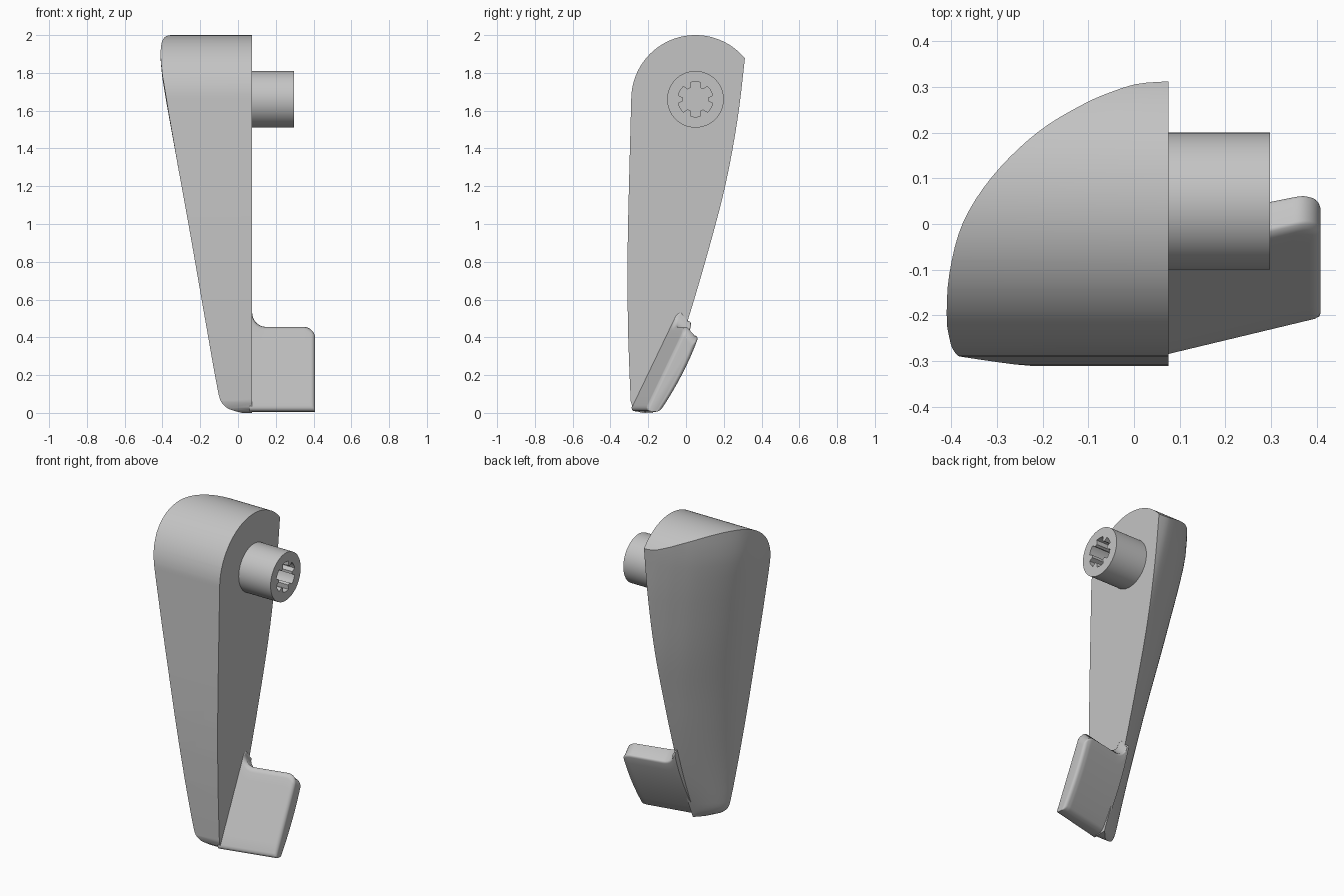
import bpy, bmesh, math

cube = bpy.data.objects.get("Cube")
if cube:
    bpy.data.objects.remove(cube, do_unlink=True)

GREY = (0.55, 0.55, 0.55, 1)
mat = bpy.data.materials.new("plain_grey")
mat.use_nodes = True
mat.diffuse_color = GREY
mat.node_tree.nodes["Principled BSDF"].inputs["Base Color"].default_value = GREY

FACE_X = 0.075                     # flat inner face of the lever
HUB_Y, HUB_Z = 0.05, 1.66          # axis of the hub and of the rounded head


def smooth_at(points, t):
    """Smooth curve through (t, value) points."""
    n = len(points)

    def slope(i):
        a, b = points[max(i - 1, 0)], points[min(i + 1, n - 1)]
        return (b[1] - a[1]) / (b[0] - a[0])
    i = 0
    while i < n - 2 and t > points[i + 1][0]:
        i += 1
    (t0, v0), (t1, v1) = points[i], points[i + 1]
    h = t1 - t0
    s = (t - t0) / h
    return (v0 * (1 + 2 * s) * (1 - s) ** 2 + slope(i) * h * s * (1 - s) ** 2
            + v1 * s * s * (3 - 2 * s) + slope(i + 1) * h * s * s * (s - 1))


def make_object(name, bm):
    bmesh.ops.recalc_face_normals(bm, faces=bm.faces)
    mesh = bpy.data.meshes.new(name)
    bm.to_mesh(mesh)
    bm.free()
    mesh.materials.append(mat)
    obj = bpy.data.objects.new(name, mesh)
    bpy.context.collection.objects.link(obj)
    return obj


def loft(name, rings):
    """Closed solid through rings of equal length."""
    bm = bmesh.new()
    loops = [[bm.verts.new(p) for p in ring] for ring in rings]
    n = len(loops[0])
    for a, b in zip(loops, loops[1:]):
        for i in range(n):
            j = (i + 1) % n
            bm.faces.new((a[i], a[j], b[j], b[i]))
    bm.faces.new(loops[0])
    bm.faces.new(loops[-1])
    return make_object(name, bm)


def prism(name, outline, x0, x1):
    return loft(name, [[(x, y, z) for y, z in outline] for x in (x0, x1)])


def activate(obj):
    bpy.ops.object.select_all(action='DESELECT')
    obj.select_set(True)
    bpy.context.view_layer.objects.active = obj


def combine(obj, cutter, operation):
    mod = obj.modifiers.new("cut", 'BOOLEAN')
    mod.operation, mod.object, mod.solver = operation, cutter, 'EXACT'
    activate(obj)
    bpy.ops.object.modifier_apply(modifier=mod.name)
    bpy.data.objects.remove(cutter, do_unlink=True)


def finish(obj, angle=30):
    activate(obj)
    bpy.ops.object.shade_smooth_by_angle(angle=math.radians(angle))


def circle(radius, start, end, steps):
    return [(HUB_Y + radius * math.cos(a), HUB_Z + radius * math.sin(a))
            for a in (math.radians(start + (end - start) * i / steps) for i in range(steps + 1))]


# Lever: one curved section swept down a slanted path, trimmed by the side outline
front = [(0, -0.29), (0.4, -0.306), (0.8, -0.31), (1.2, -0.302), (1.66, -0.29), (2.1, -0.28)]
back = [(-0.05, -0.2), (0, -0.175), (0.2, -0.09), (0.46, 0), (0.83, 0.11), (1.2, 0.207),
        (1.55, 0.272), (1.88, 0.312), (2.1, 0.333)]
width = [(-0.05, 0.06), (0, 0.085), (0.02, 0.13), (0.05, 0.16), (0.1, 0.178), (0.5, 0.25),
         (0.97, 0.332), (1.4, 0.41), (1.79, 0.478), (1.9, 0.485), (2.1, 0.485)]
section = [(0, 0.99), (0.15, 1), (0.317, 0.98), (0.483, 0.918), (0.65, 0.78), (0.81, 0.575),
           (0.92, 0.36), (0.958, 0.258), (0.988, 0.155), (0.997, 0.08), (1, 0)]
inverse = [(g, u) for u, g in reversed(section[1:])]

heights = [-0.03, -0.01, 0, 0.01, 0.02, 0.035, 0.05, 0.075] + [0.1 + 0.08 * i for i in range(25)]
rings = []
for z in heights:
    yf, yb, w = (smooth_at(c, z) for c in (front, back, width))
    # The slant leaves only the part of the section between u0 and u1 at this height
    drop = max(1.88 - z, 0)
    u0, g1 = 0.217 * drop, 0.34 * drop
    u1 = smooth_at(inverse, g1)
    steps = [math.sin(math.pi / 2 * i / 32) for i in range(33)]
    depth = [smooth_at(section, u0 + s * (u1 - u0)) - g1 for s in steps]
    xs = [FACE_X - w * max(d, 0) / max(depth) for d in depth[:-1]] + [FACE_X]
    ring = [(FACE_X, yf - 0.08, z), (xs[0], yf - 0.08, z)]
    rings.append(ring + [(x, yf + s * (yb - yf), z) for x, s in zip(xs, steps)])
lever = loft("lever", rings)

outline = [(0.6, 1.88)] + circle(0.34, 38, 180, 48)
outline += [(smooth_at(front, z), z) for z in (1.4, 1.2, 1, 0.8, 0.6, 0.4, 0.2, 0.06)]
outline += [(-0.28, 0.025), (-0.26, 0.008), (-0.23, 0), (0.6, 0)]
combine(lever, prism("lever_trim", outline, -1, 1), 'INTERSECT')
finish(lever)

# Hub with a splined socket
hub = prism("hub", circle(0.15, 0, 354.375, 63), FACE_X - 0.03, 0.297)
spline = []
for k in range(6):
    mid = 90 + 60 * k
    spline += circle(0.093, mid - 17, mid + 17, 5) + circle(0.066, mid + 23, mid + 37, 3)
combine(hub, prism("socket_cutter", spline, 0.12, 0.4), 'DIFFERENCE')
finish(hub)

# Thumb tab: leaning plate with a fillet at the lever, a rounded outer corner and soft edges
TAB_END, CORNER, SOFT = 0.408, 0.06, 0.02
top_edge = [(0.06, 0.54), (FACE_X, 0.53)]
for i in range(1, 9):
    a = math.pi / 2 * i / 8
    top_edge.append((0.15 - 0.075 * math.cos(a), 0.53 - 0.075 * math.sin(a)))
top_edge.append((0.24, 0.455))
for i in range(13):
    a = math.pi / 2 * i / 12
    top_edge.append((TAB_END - CORNER + CORNER * math.sin(a), 0.455 - CORNER + CORNER * math.cos(a)))


def tab_front(x, z):
    return -0.222 + 0.48 * z - 0.24 * (0.4 - x)


def tab_back(x, z):
    return -0.143 + 0.5 * z + 0.4 * z * (0.45 - z) - 0.2 * max(0.37 - x, 0)


def tab_side(x, bottom, top, low_r, surface, inward):
    """One side of the plate from bottom to top, rounded at both ends and at the outer end."""
    over = max(x - (TAB_END - SOFT), 0)
    end_inset = SOFT - math.sqrt(max(SOFT ** 2 - over ** 2, 0))
    quarter = [math.pi / 2 * i / 4 for i in range(5)]
    rows = [(bottom + low_r * (1 - math.cos(a)), low_r * (1 - math.sin(a))) for a in quarter]
    lo, hi = bottom + low_r, top - SOFT
    rows += [(lo + (hi - lo) * i / 8, 0) for i in range(1, 8)]
    rows += [(hi + SOFT * math.sin(a), SOFT * (1 - math.cos(a))) for a in quarter]
    return [(x, surface(x, z) + inward * max(inset, end_inset), z) for z, inset in rows]


tab_rings = []
for x, top in top_edge:
    near = tab_side(x, 0.008, top, 0.032, tab_front, 1)
    far = tab_side(x, 0.006, top * 0.9, SOFT, tab_back, -1)
    tab_rings.append(near + far[::-1])
finish(loft("thumb_tab", tab_rings), 60)
